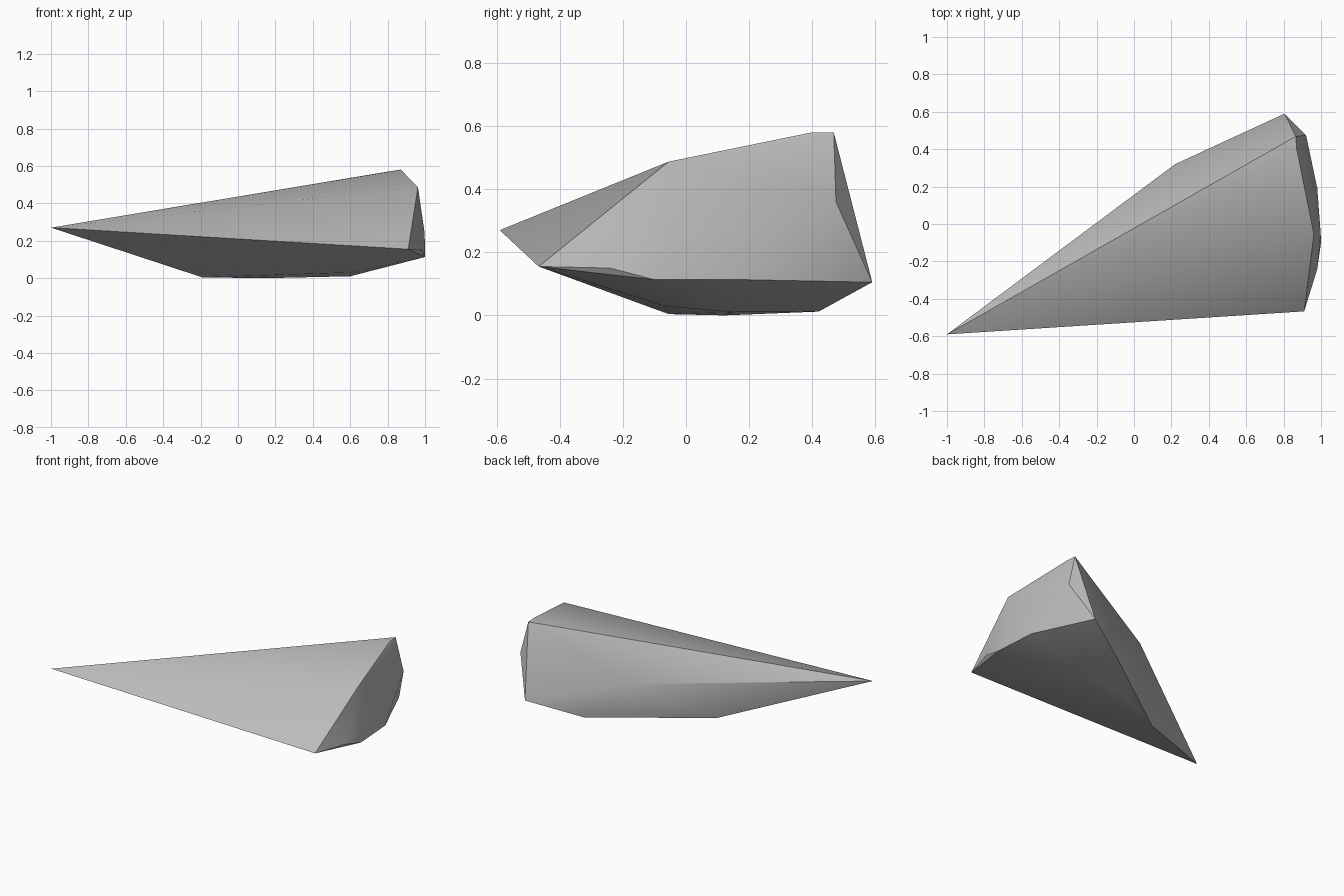
import bpy, bmesh, math

cube = bpy.data.objects.get("Cube")
if cube:
    bpy.data.objects.remove(cube, do_unlink=True)

# Corner points of the shard, grouped by region
tip = [(-1.0, -0.59, 0.27)]
ridge = [(0.865, 0.468, 0.58), (0.87, 0.40, 0.58), (0.962, -0.055, 0.487)]
back = [(0.22, 0.32, 0.27), (0.805, 0.59, 0.105), (0.92, 0.475, 0.36)]
broken_end = [(0.91, -0.467, 0.155), (0.98, -0.24, 0.15), (1.0, -0.1, 0.113),
              (0.98, 0.19, 0.113), (0.998, -0.05, 0.24)]
underside = [(-0.19, -0.055, 0.004), (0.15, 0.12, 0.0), (0.48, 0.42, 0.012),
             (0.6, 0.15, 0.01), (0.6, -0.07, 0.03)]

# Faceted stone body wrapped around the corners
bm = bmesh.new()
for p in tip + ridge + back + broken_end + underside:
    bm.verts.new(p)
hull = bmesh.ops.convex_hull(bm, input=bm.verts[:])
loose = [v for v in bm.verts if not v.link_faces]
bmesh.ops.delete(bm, geom=loose, context='VERTS')
bmesh.ops.recalc_face_normals(bm, faces=bm.faces[:])
mesh = bpy.data.meshes.new("stone_shard")
bm.to_mesh(mesh)
bm.free()
shard = bpy.data.objects.new("stone_shard", mesh)
bpy.context.collection.objects.link(shard)

# Plain grey stone
grey = bpy.data.materials.new("stone_grey")
grey.use_nodes = True
colour = (0.5, 0.5, 0.5, 1.0)
grey.diffuse_color = colour
grey.node_tree.nodes["Principled BSDF"].inputs["Base Color"].default_value = colour
mesh.materials.append(grey)

# Soft shading across shallow facets, crisp at the main edges
bpy.ops.object.select_all(action='DESELECT')
shard.select_set(True)
bpy.context.view_layer.objects.active = shard
bpy.ops.object.shade_smooth_by_angle(angle=math.radians(30))
